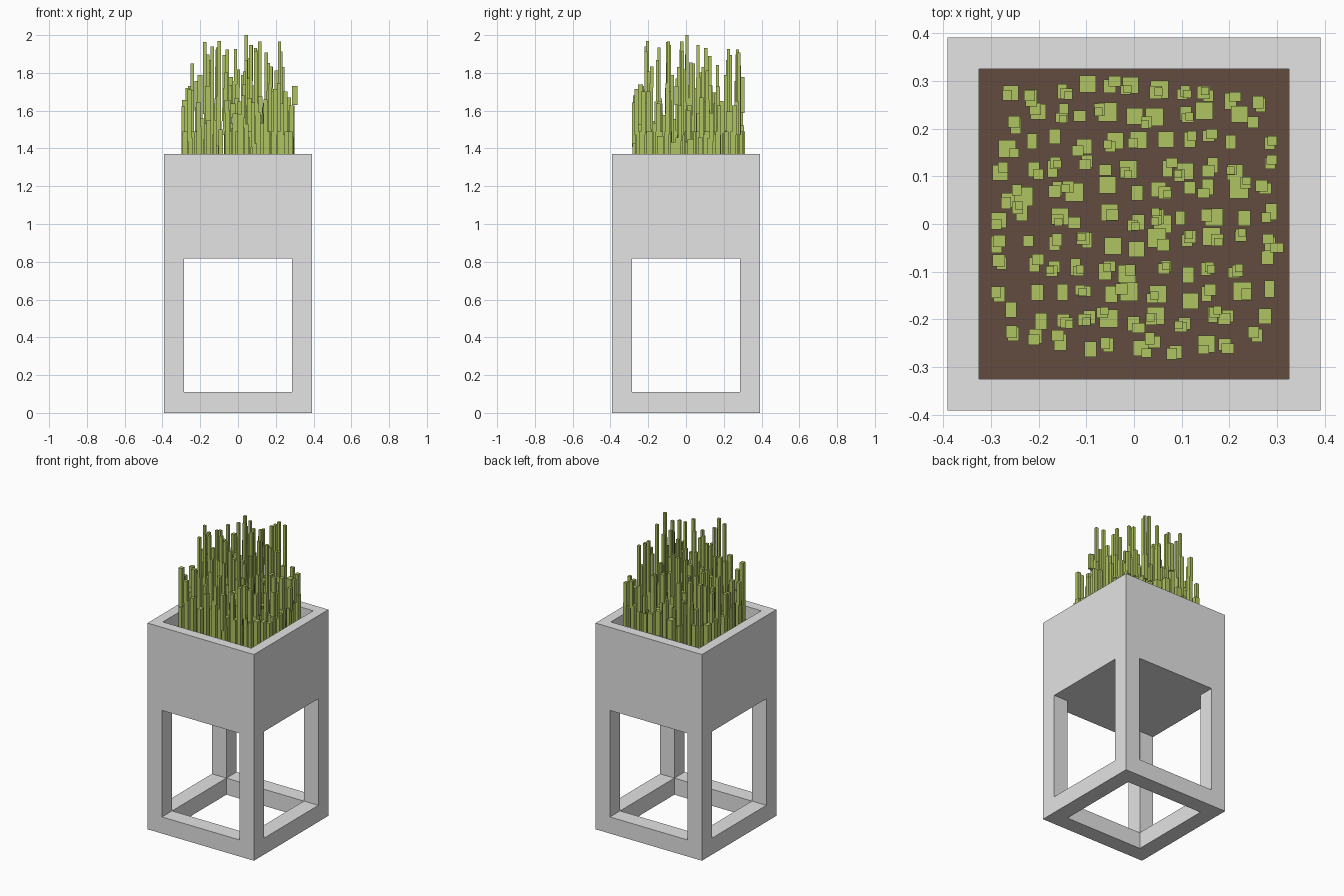
import bpy, bmesh, random
from mathutils import Matrix, Vector

if "Cube" in bpy.data.objects:
    bpy.data.objects.remove(bpy.data.objects["Cube"])

random.seed(11)


def material(name, rgb):
    m = bpy.data.materials.new(name)
    m.diffuse_color = (*rgb, 1.0)
    m.use_nodes = True
    m.node_tree.nodes["Principled BSDF"].inputs["Base Color"].default_value = m.diffuse_color
    return m


CONCRETE = material("light grey concrete", (0.77, 0.77, 0.77))
SOIL = material("brown soil", (0.122, 0.069, 0.051))
GRASS = material("grass green", (0.434, 0.552, 0.122))


def add_box(bm, x0, x1, y0, y1, z0, z1):
    size = Vector((x1 - x0, y1 - y0, z1 - z0))
    mid = Vector((x0 + x1, y0 + y1, z0 + z1)) / 2
    mat = Matrix.Translation(mid) @ Matrix.Diagonal((*size, 1))
    return bmesh.ops.create_cube(bm, size=1, matrix=mat)


def finish(bm, name, mat):
    mesh = bpy.data.meshes.new(name)
    bm.to_mesh(mesh)
    bm.free()
    mesh.materials.append(mat)
    ob = bpy.data.objects.new(name, mesh)
    bpy.context.collection.objects.link(ob)
    return ob


R, LEG, RIM = 0.391, 0.285, 0.325       # outer half width, leg inner face, cavity
RAIL, BASE, TOP, SOIL_Z = 0.11, 0.818, 1.37, 1.28

# Planter trough: box with an inset, sunken top
bm = bmesh.new()
add_box(bm, -R, R, -R, R, BASE, TOP)
bm.faces.ensure_lookup_table()
top = max(bm.faces, key=lambda f: f.calc_center_median().z)
bmesh.ops.inset_region(bm, faces=[top], thickness=R - RIM, use_even_offset=True)
ext = bmesh.ops.extrude_face_region(bm, geom=[top])
bmesh.ops.delete(bm, geom=[top], context='FACES_ONLY')
for v in ext["geom"]:
    if isinstance(v, bmesh.types.BMVert):
        v.co.z = SOIL_Z - 0.01
bmesh.ops.recalc_face_normals(bm, faces=bm.faces)
finish(bm, "planter_trough", CONCRETE)

# Soil
bm = bmesh.new()
add_box(bm, -RIM, RIM, -RIM, RIM, SOIL_Z - 0.01, SOIL_Z)
finish(bm, "soil", SOIL)

# Four corner legs
bm = bmesh.new()
for x in (-R, LEG):
    for y in (-R, LEG):
        add_box(bm, x, x + R - LEG, y, y + R - LEG, 0, BASE)
finish(bm, "legs", CONCRETE)

# Bottom rails between the legs
bm = bmesh.new()
for a in (-R, LEG):
    add_box(bm, -LEG, LEG, a, a + R - LEG, 0, RAIL)
    add_box(bm, a, a + R - LEG, -LEG, LEG, 0, RAIL)
finish(bm, "bottom_rails", CONCRETE)

# Grass: stalks of stacked, narrowing, slightly shifted blocks
bm = bmesh.new()
X0, X1, Y0, Y1 = -0.30, 0.30, -0.287, 0.313


def block(x, y, w, d, z0, z1):
    x = max(X0 + w / 2, min(X1 - w / 2, x))
    y = max(Y0 + d / 2, min(Y1 - d / 2, y))
    add_box(bm, x - w / 2, x + w / 2, y - d / 2, y + d / 2, z0, z1)
    return x, y


def shift(s):
    return random.choice((-1, 1)) * random.uniform(0.3, 1.0) * s


def stalk(x, y, tip=None):
    u = random.uniform
    # stalks at the border stay shorter
    cap = 1.56 + 4.5 * min(x - X0, X1 - x, y - Y0, Y1 + 0.04 - y)
    big = random.random() < 0.35
    w, d = (u(0.032, 0.040),) * 2 if big else (u(0.020, 0.027), u(0.022, 0.036))
    z = 1.49 if random.random() < 0.45 else min(cap, u(1.42, 1.62))
    x, y = block(x, y, w, d, SOIL_Z - 0.005, z)
    if tip or random.random() < 0.7:
        z2 = max(z + 0.05, min(cap, u(1.58, 1.79)))
        x, y = block(x + shift(w * 0.45), y + shift(d * 0.4),
                     u(0.019, 0.027), u(0.019, 0.027), z - 0.02, z2)
        if tip or (cap > 1.8 and random.random() < 0.4):
            block(x + shift(0.006), y + shift(0.006), 0.017, 0.017,
                  z2 - 0.02, tip or min(cap, u(1.78, 1.97)))


NX, NY = 11, 11
for i in range(NX):
    for j in range(NY):
        a, b = 2 * i / (NX - 1) - 1, 2 * j / (NY - 1) - 1
        # rounded outline: border rows pull in towards the corners
        gx = 0.28 * a * (1 - 0.1 * b * b) + random.uniform(-0.015, 0.015)
        gy = 0.015 + 0.275 * b * (1 - 0.1 * a * a) + random.uniform(-0.015, 0.015)
        stalk(gx, gy)
stalk(0.06, 0.0, 2.0)                   # tallest blade
add_box(bm, 0.285, 0.314, -0.06, -0.04, 1.63, 1.73)    # stray leaning blade
finish(bm, "grass", GRASS)
